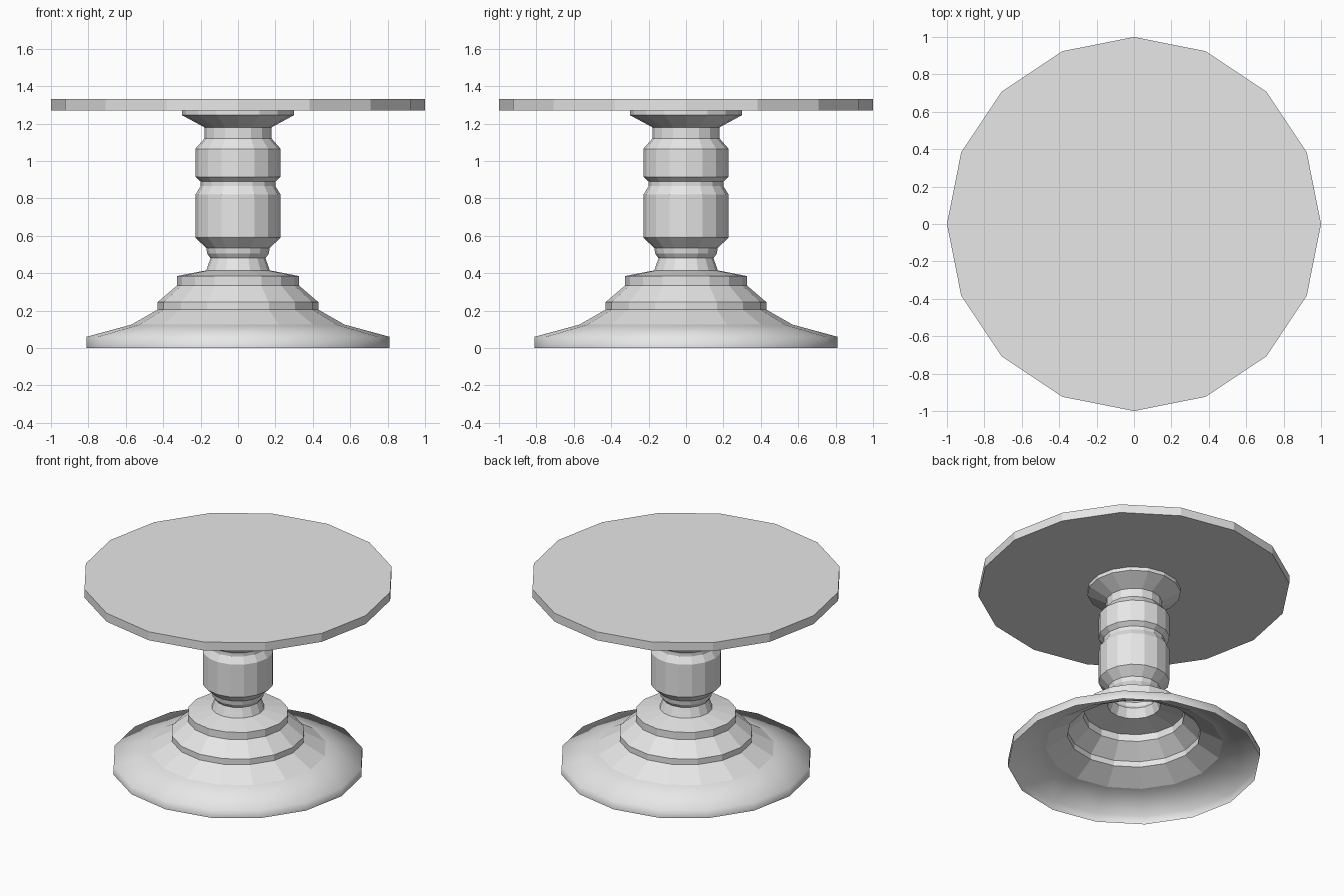
import bpy
import bmesh
from math import cos, sin, pi

SIDES = 16

cube = bpy.data.objects.get("Cube")
if cube:
    bpy.data.objects.remove(cube, do_unlink=True)

# Single painted finish
grey = bpy.data.materials.new("light grey")
grey.use_nodes = True
grey.diffuse_color = (0.8, 0.8, 0.8, 1)
grey.node_tree.nodes["Principled BSDF"].inputs["Base Color"].default_value = (0.8, 0.8, 0.8, 1)


def turned(name, profile, cap=False, smooth_below=0.0):
    """Turn a (radius, height) profile, listed bottom to top, around z."""
    bm = bmesh.new()
    rings = [[bm.verts.new((r * cos(2 * pi * i / SIDES), r * sin(2 * pi * i / SIDES), z))
              for i in range(SIDES)] for r, z in profile]
    for low, high in zip(rings, rings[1:]):
        for i in range(SIDES):
            j = (i + 1) % SIDES
            face = bm.faces.new((low[i], low[j], high[j], high[i]))
            face.smooth = face.calc_center_median().z < smooth_below
    if cap:
        bm.faces.new(rings[0][::-1])
        bm.faces.new(rings[-1])
    mesh = bpy.data.meshes.new(name)
    bm.to_mesh(mesh)
    bm.free()
    mesh.materials.append(grey)
    obj = bpy.data.objects.new(name, mesh)
    bpy.context.collection.objects.link(obj)
    return obj


# Round top slab
turned("table_top", [(1, 1.27), (1, 1.33)], cap=True)

# Hollow turned pedestal, open underneath, with a softly shaded foot
foot = [(0.81, 0), (0.81, 0.06), (0.57, 0.125), (0.43, 0.205), (0.43, 0.245),
        (0.325, 0.335), (0.325, 0.385), (0.17, 0.415)]
neck = [(0.147, 0.48), (0.165, 0.505), (0.17, 0.535)]
column = [(0.228, 0.59), (0.228, 0.82), (0.2, 0.865), (0.2, 0.89),
          (0.228, 0.915), (0.228, 1.065), (0.18, 1.12), (0.18, 1.18)]
flange = [(0.3, 1.245), (0.3, 1.27)]
turned("pedestal", foot + neck + column + flange, smooth_below=0.12)
